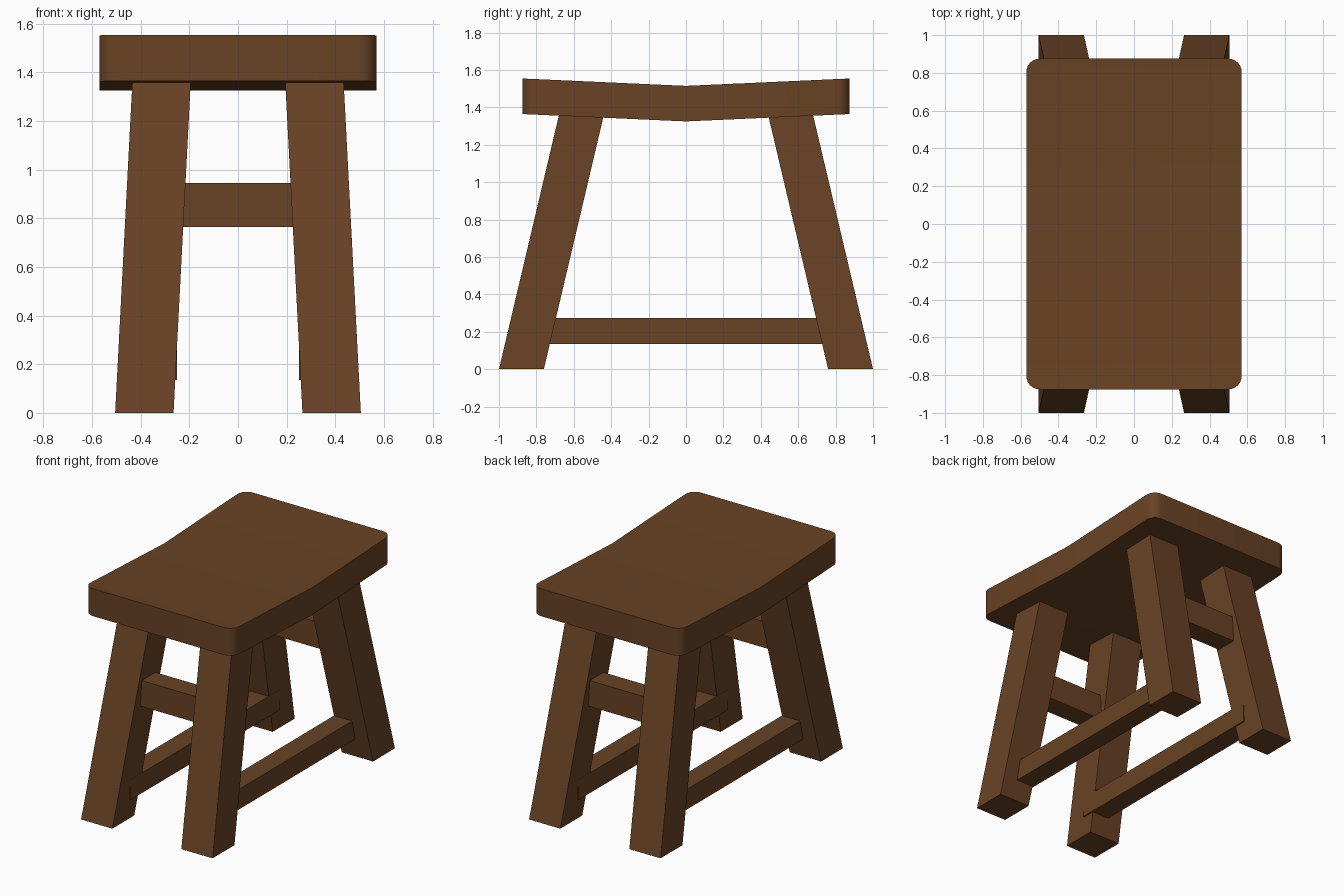
import bpy, bmesh
from math import radians

cube = bpy.data.objects.get("Cube")
if cube:
    bpy.data.objects.remove(cube, do_unlink=True)

BROWN = (0.14, 0.055, 0.018, 1.0)
wood = bpy.data.materials.new("brown wood")
wood.diffuse_color = BROWN
wood.use_nodes = True
bsdf = wood.node_tree.nodes["Principled BSDF"]
bsdf.inputs["Base Color"].default_value = BROWN
bsdf.inputs["Roughness"].default_value = 0.8


def finish(name, bm):
    """Turn a bmesh into a named wooden object."""
    bmesh.ops.recalc_face_normals(bm, faces=bm.faces)
    mesh = bpy.data.meshes.new(name)
    bm.to_mesh(mesh)
    bm.free()
    mesh.materials.append(wood)
    obj = bpy.data.objects.new(name, mesh)
    bpy.context.collection.objects.link(obj)
    return obj


def block(size, centre):
    """Box bmesh of a given size, around a centre."""
    bm = bmesh.new()
    bmesh.ops.create_cube(bm, size=1)
    for v in bm.verts:
        v.co = [c + a * s for a, s, c in zip(v.co, size, centre)]
    return bm


# Seat: rounded slab, split across the middle and dipped into a shallow V
SEAT_BASE, DIP = 1.325, 0.045
bm = block((1.14, 1.75, 0.19), (0, 0, SEAT_BASE + 0.095))
corners = [e for e in bm.edges if abs(e.verts[0].co.z - e.verts[1].co.z) > 0.1]
bmesh.ops.bevel(bm, geom=corners, offset=0.07, segments=6, profile=0.5, affect='EDGES')
bmesh.ops.bisect_plane(bm, geom=bm.verts[:] + bm.edges[:] + bm.faces[:],
                       plane_co=(0, 0, 0), plane_no=(0, 1, 0))
for v in bm.verts:
    v.co.z += DIP * abs(v.co.y)
seat = finish("seat", bm)
bpy.context.view_layer.objects.active = seat
seat.select_set(True)
bpy.ops.object.shade_smooth_by_angle(angle=radians(30))
seat.select_set(False)

# Legs: square posts, sheared inward towards the seat
LEG, HEIGHT = 0.24, 1.37
LEAN_X, LEAN_Y = 0.052, 0.236
for sx, side in ((1, "left"), (-1, "right")):
    for sy, end in ((-1, "front"), (1, "back")):
        bm = block((LEG, LEG, HEIGHT), (sx * 0.385, sy * 0.88, HEIGHT / 2))
        for v in bm.verts:
            v.co.x -= sx * LEAN_X * v.co.z
            v.co.y -= sy * LEAN_Y * v.co.z
        finish(f"{end}_{side}_leg", bm)

    # Low stretcher joining the front and back legs
    finish(f"{side}_stretcher", block((0.14, 1.64, 0.14), (sx * 0.32, 0, 0.205)))

# Higher rails joining the left and right legs
for sy, end in ((-1, "front"), (1, "back")):
    finish(f"{end}_rail", block((0.6, 0.15, 0.18), (0, sy * 0.673, 0.855)))
